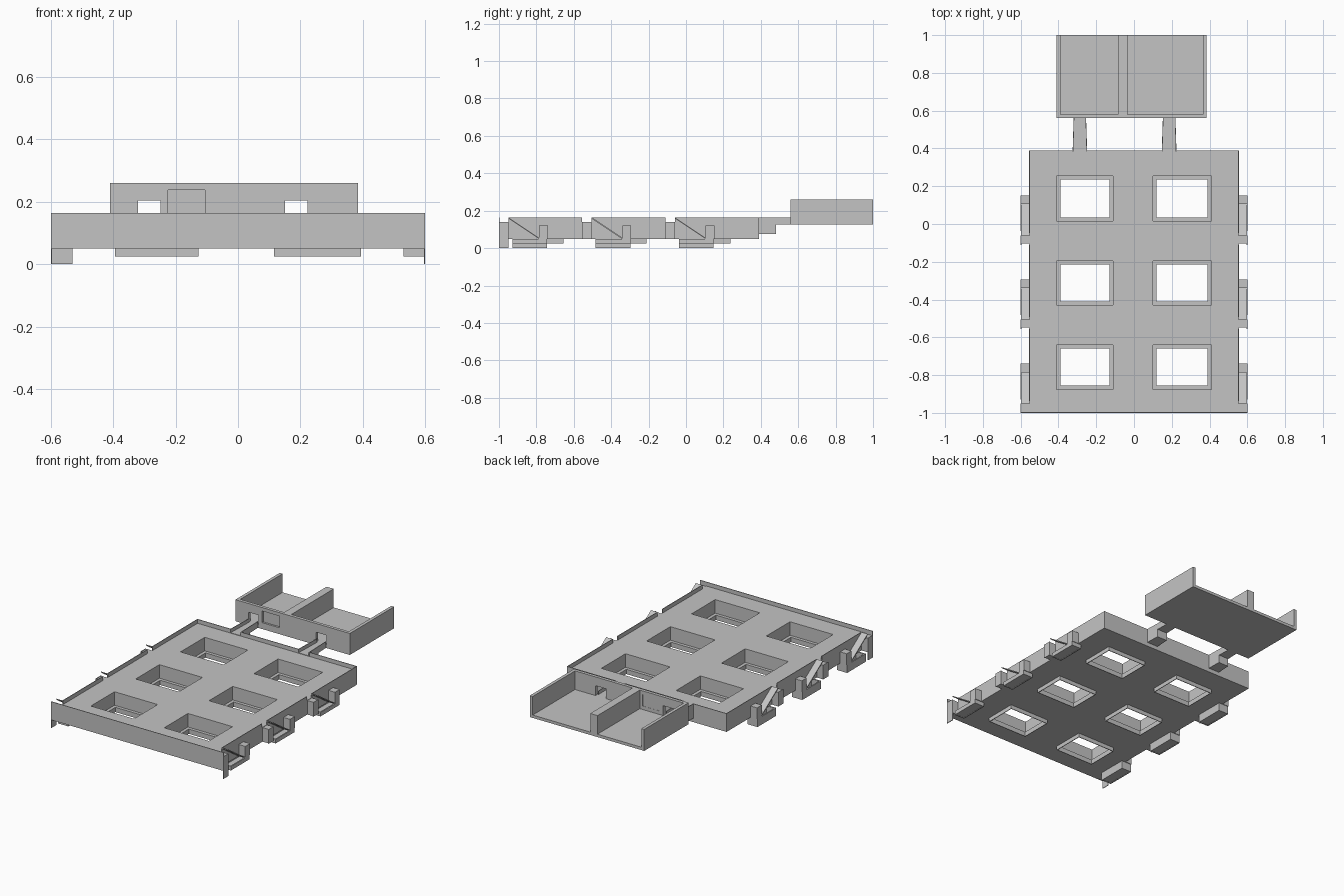
import bpy, bmesh

if "Cube" in bpy.data.objects:
    bpy.data.objects.remove(bpy.data.objects["Cube"])

grey = bpy.data.materials.new("light_grey")
grey.diffuse_color = (0.55, 0.55, 0.55, 1)
grey.use_nodes = True
grey.node_tree.nodes["Principled BSDF"].inputs["Base Color"].default_value = grey.diffuse_color
T = 0.004  # sheet thickness


def finish(name, bm):
    bmesh.ops.remove_doubles(bm, verts=bm.verts, dist=1e-5)
    bmesh.ops.recalc_face_normals(bm, faces=bm.faces)
    me = bpy.data.meshes.new(name)
    bm.to_mesh(me)
    bm.free()
    me.materials.append(grey)
    ob = bpy.data.objects.new(name, me)
    bpy.context.collection.objects.link(ob)
    return ob


def box(name, x0, x1, y0, y1, z0, z1):
    bm = bmesh.new()
    bmesh.ops.create_cube(bm, size=1)
    for v in bm.verts:
        v.co = (x1 if v.co.x > 0 else x0, y1 if v.co.y > 0 else y0, z1 if v.co.z > 0 else z0)
    return finish(name, bm)


def prism(name, pts, x0, x1):
    """Extrude a (y, z) profile along x."""
    bm = bmesh.new()
    f = bm.faces.new([bm.verts.new((x0, y, z)) for y, z in pts])
    ext = bmesh.ops.extrude_face_region(bm, geom=[f])
    for v in ext["geom"]:
        if isinstance(v, bmesh.types.BMVert):
            v.co.x = x1
    return finish(name, bm)


def grid_plate(name, us, vs, lo, hi, holes, upright=False):
    """Plate made of grid cells with some cells left open."""
    bm = bmesh.new()

    def quad(*pts):
        bm.faces.new([bm.verts.new((u, w, v) if upright else (u, v, w)) for u, v, w in pts])

    nu, nv = len(us) - 1, len(vs) - 1

    def solid(i, j):
        return 0 <= i < nu and 0 <= j < nv and (i, j) not in holes

    for i in range(nu):
        for j in range(nv):
            if not solid(i, j):
                continue
            a, b, c, d = us[i], us[i + 1], vs[j], vs[j + 1]
            for w in (lo, hi):
                quad((a, c, w), (b, c, w), (b, d, w), (a, d, w))
            for di, dj, p, q in ((-1, 0, (a, c), (a, d)), (1, 0, (b, c), (b, d)),
                                 (0, -1, (a, c), (b, c)), (0, 1, (a, d), (b, d))):
                if not solid(i + di, j + dj):
                    quad((*p, lo), (*q, lo), (*q, hi), (*p, hi))
    return finish(name, bm)


# main deck with six square wells
win_x = [(-0.41, -0.11), (0.10, 0.41)]
win_y = [(-0.875, -0.64), (-0.43, -0.195), (0.015, 0.255)]
grid_plate("deck", [-0.555, -0.41, -0.11, 0.10, 0.41, 0.555],
           [-1, -0.875, -0.64, -0.43, -0.195, 0.015, 0.255, 0.39],
           0.05, 0.14, {(i, j) for i in (1, 3) for j in (1, 3, 5)})

# ledge and short spout at the bottom of every well
for a, b in win_x:
    for c, d in win_y:
        m = 0.02
        grid_plate("well_ledge", [a, a + m, b - m, b], [c, c + m, d - m, d], 0.05, 0.055, {(1, 1)})
        grid_plate("well_spout", [a + m - T, a + m, b - m, b - m + T],
                   [c + m - T, c + m, d - m, d - m + T], 0.025, 0.0505, {(1, 1)})

# thin raised rims around the deck
box("front_rim", -0.6, 0.6, -1, -1 + T, 0.05, 0.165)
for a, b in ((-0.555, -0.325), (-0.25, 0.145), (0.225, 0.555)):
    box("back_rim", a, b, 0.39 - T, 0.39, 0.05, 0.165)

# side rims and hanging brackets, three bays on each side
for s in (-1, 1):
    def sbox(name, a, b, *r):
        return box(name, min(s * a, s * b), max(s * a, s * b), *r)
    for k, y in enumerate((-1.0, -0.555, -0.11)):
        end = (-0.555, -0.11, 0.39)[k]
        sbox("side_rim", 0.555 - T, 0.555, y + 0.05, end, 0.05, 0.165)
        sbox("bracket_plate", 0.6 - T, 0.6, y, y + 0.05, 0 if k == 0 else 0.05, 0.14)
        sbox("bracket_block", 0.55, 0.598, y + 0.006, y + 0.05, 0.05, 0.138)
        # slanted brace ribbon
        prism("brace", [(y + 0.05, 0.165), (y + 0.215, 0.055), (y + 0.215, 0.048),
                        (y + 0.05, 0.158)], s * 0.555, s * 0.597)
        sbox("bracket_post", 0.553, 0.6, y + 0.215, y + 0.262, 0.05, 0.122)
        # open tray under the bracket
        low = 0.0 if s < 0 else 0.025
        y0, y1 = y + 0.072, y + 0.258
        xs = [0.53, 0.538, 0.592, 0.6] if s > 0 else [-0.6, -0.592, -0.538, -0.53]
        grid_plate("tray_wall", xs, [y0, y0 + 0.008, y1 - 0.008, y1], low, 0.05, {(1, 1)})
        sbox("tray_floor", 0.537, 0.593, y0 + 0.007, y1 - 0.007, low + 0.001, low + 0.006)

# two channel necks joining deck and rear box
for a, b in ((-0.325, -0.248), (0.147, 0.225)):
    floor = prism("neck", [(0.385, 0.075), (0.48, 0.075), (0.48, 0.125), (0.565, 0.125),
                           (0.565, 0.143), (0.385, 0.143)], a, b)
    walls = [box("neck_wall", x, x + T, 0.385, 0.562, 0.13, 0.165) for x in (a, b - T)]
    mid = (a + b) / 2
    for ob in [floor] + walls:  # slight taper to the rear
        for v in ob.data.vertices:
            v.co.x = mid + (v.co.x - mid) * (1 - 0.15 * (v.co.y - 0.385) / 0.18)

# rear box, open at the top and back
box("box_floor", -0.41, 0.385, 0.56, 1, 0.125, 0.143)
box("box_left_wall", -0.41, -0.39, 0.58, 1, 0.143, 0.26)
box("box_right_wall", 0.365, 0.385, 0.58, 1, 0.143, 0.26)
box("box_divider", -0.085, -0.035, 0.58, 1, 0.143, 0.26)
grid_plate("box_front_wall", [-0.41, -0.32, -0.248, -0.225, -0.105, 0.15, 0.222, 0.385],
           [0.143, 0.165, 0.205, 0.238, 0.26], 0.56, 0.58,
           {(1, 0), (1, 1), (5, 0), (5, 1), (3, 1), (3, 2)}, upright=True)
box("recess_panel", -0.225, -0.105, 0.572, 0.579, 0.165, 0.238)
